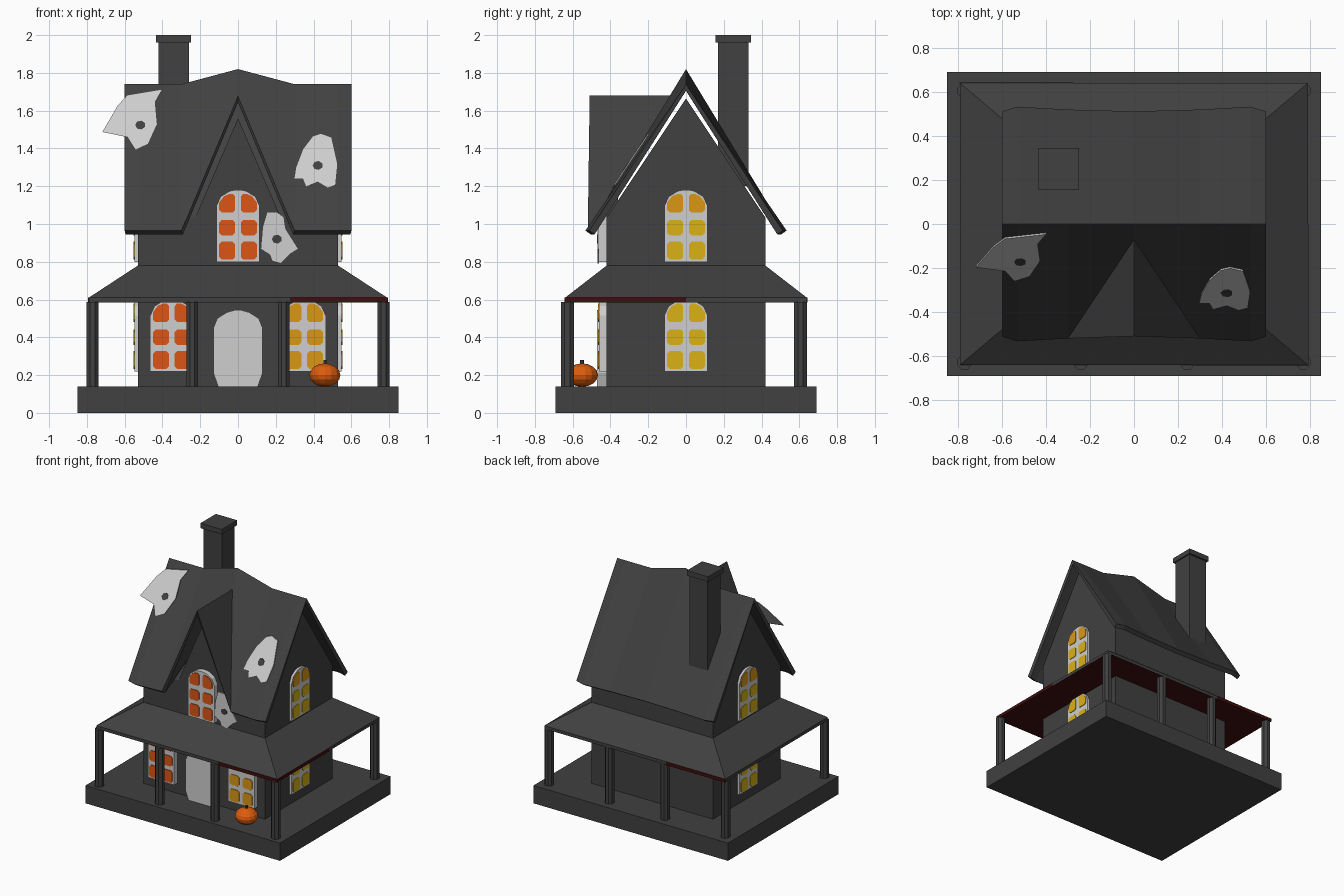
import bpy, bmesh, math
from mathutils import Vector

if "Cube" in bpy.data.objects:
    bpy.data.objects.remove(bpy.data.objects["Cube"])


def material(name, rgb):
    m = bpy.data.materials.new(name)
    m.diffuse_color = (*rgb, 1)
    m.use_nodes = True
    m.node_tree.nodes["Principled BSDF"].inputs["Base Color"].default_value = m.diffuse_color
    return m


DARK = material("dark grey", (0.052, 0.052, 0.052))
LIGHT = material("light grey", (0.62, 0.62, 0.62))
ORANGE = material("window orange", (0.72, 0.09, 0.008))
AMBER = material("window amber", (0.7, 0.31, 0.008))
YELLOW = material("window yellow", (0.7, 0.44, 0.008))
PUMPKIN = material("pumpkin orange", (0.74, 0.11, 0.004))
RED = material("dark red", (0.05, 0.004, 0.004))


def mesh(name, verts, faces, mats):
    bm = bmesh.new()
    vs = [bm.verts.new(v) for v in verts]
    for f in faces:
        bm.faces.new([vs[i] for i in f])
    bmesh.ops.recalc_face_normals(bm, faces=bm.faces)
    me = bpy.data.meshes.new(name)
    bm.to_mesh(me)
    bm.free()
    for m in mats:
        me.materials.append(m)
    ob = bpy.data.objects.new(name, me)
    bpy.context.collection.objects.link(ob)
    return ob


def prism(name, pts, place, d0, d1, mat):
    """Extrude a 2D outline from depth d0 to d1; place maps (u, v, d) to xyz."""
    n = len(pts)
    verts = [place(u, v, d) for d in (d0, d1) for u, v in pts]
    faces = [list(range(n)), list(range(n, 2 * n))]
    faces += [[i, (i + 1) % n, n + (i + 1) % n, n + i] for i in range(n)]
    return mesh(name, verts, faces, [mat])


def box(name, x0, x1, y0, y1, z0, z1, mat=DARK):
    return prism(name, [(x0, y0), (x1, y0), (x1, y1), (x0, y1)],
                 lambda u, v, d: (u, v, d), z0, z1, mat)


def mirrored(half):
    """Complete an outline given as its right half, bottom to top."""
    return half + [(-u, v) for u, v in reversed(half) if abs(u) > 1e-6]


def ngon(cx, cy, rx, ry, n):
    return [(cx + rx * math.cos(math.tau * (i + .5) / n),
             cy + ry * math.sin(math.tau * (i + .5) / n)) for i in range(n)]


# Base and house body with gable ends
box("porch_floor", -.85, .85, -.69, .69, 0, .14)
prism("house_body", mirrored([(.42, .14), (.42, 1.035), (0, 1.665)]),
      lambda u, v, d: (d, u, v), -.53, .53, DARK)
prism("dormer_wall", [(-.25, .98), (.25, .98), (0, 1.56)],
      lambda u, v, d: (u, d, v), -.42, -.36, DARK)

# Main roof sheet with raised middle, front side open into the dormer roof
xs = [-.6, -.53, -.3, 0, .3, .53, .6]
eave = [.512, .533, .52, .512, .52, .533, .512]
verts = [(x, 0, 1.82 if x == 0 else 1.74) for x in xs]
verts += [(x, e, .965) for x, e in zip(xs, eave)]
verts += [(x, -e, .965) for x, e in zip(xs, eave)]
verts += [(0, -.07, 1.68), (0, -.51, 1.68)]
faces = [[i, i + 1, i + 8, i + 7] for i in range(6)]
faces += [[i, i + 1, i + 15, i + 14] for i in (0, 1, 4, 5)]
faces += [[2, 3, 21, 16], [3, 4, 18, 21], [16, 21, 22], [21, 18, 22]]
verts[17] = (0, -.07, 1.68)  # unused front middle eave point
roof = mesh("roof", verts, faces, [DARK])
bm = bmesh.new()
bm.from_mesh(roof.data)
bmesh.ops.delete(bm, geom=[v for v in bm.verts if not v.link_faces], context='VERTS')
if sum(f.normal.z for f in bm.faces) < 0:
    bmesh.ops.reverse_faces(bm, faces=bm.faces)
bm.to_mesh(roof.data)
bm.free()
sol = roof.modifiers.new("thickness", 'SOLIDIFY')
sol.thickness = .035
sol.offset = -1

# Chimney
box("chimney", -.42, -.26, .17, .33, 1.2, 1.97)
box("chimney_cap", -.435, -.25, .155, .345, 1.96, 2.0)

# Porch roof: hipped skirt with a dark red underside
rings = [(.79, .64, .585), (.79, .64, .61), (.53, .42, .78)]
verts = [(sx * a, sy * b, z) for a, b, z in rings
         for sx, sy in ((-1, -1), (1, -1), (1, 1), (-1, 1))]
faces = [[0, 1, 2, 3], [8, 9, 10, 11]]
faces += [[r + i, r + (i + 1) % 4, r + 4 + (i + 1) % 4, r + 4 + i]
          for r in (0, 4) for i in range(4)]
porch = mesh("porch_roof", verts, faces, [DARK, RED])
for p in porch.data.polygons:
    p.material_index = 1 if p.normal.z < -.5 else 0
box("front_red_edge", .275, .793, -.643, -.638, .584, .61, RED)
box("right_red_edge", .788, .793, -.643, 0, .584, .61, RED)
box("back_red_edge", -.793, -.275, .638, .643, .584, .61, RED)

# Porch posts
for side, y in (("front", -.628), ("back", .606)):
    for x in (-.77, -.242, .242, .77):
        prism(side + "_post", ngon(x, y, .034, .037, 8),
              lambda u, v, d: (u, v, d), .13, .588, DARK)


# Arched windows: frame and six pane plates
def window(name, place, depth, colours):
    prism(name + "_frame",
          mirrored([(.115, 0), (.115, .295), (.092, .345), (.045, .374), (.018, .38)]),
          place, -.01, depth, LIGHT)
    for row, (lo, hi) in enumerate(((.012, .107), (.14, .222), (.26, .358))):
        for s in (-1, 1):
            a, b, c = .015, .1, .014
            top = [(b, hi - .045), (b - .025, hi - .012), (b - .05, hi), (a + .01, hi)] \
                if row == 2 else [(b, hi - c), (b - c, hi), (a + c, hi)]
            pts = [(a, lo + c), (a + c, lo), (b - c, lo), (b, lo + c)] + top + [(a, hi - c)]
            prism(name + "_pane", [(s * u, v) for u, v in pts], place,
                  depth - .002, depth + .005, colours[row])


def front(cx, z):
    return lambda u, v, d: (cx + u, -.42 - d, z + v)


def side(s, z):
    return lambda u, v, d: (s * (.53 + d), u, z + v)


window("dormer_window", front(0, .8), .04, [ORANGE] * 3)
window("front_left_window", front(-.35, .22), .04, [ORANGE] * 3)
window("front_right_window", front(.35, .22), .04, [AMBER] * 3)
for s in (-1, 1):
    window("side_upper_window", side(s, .8), .018, [YELLOW, YELLOW, AMBER])
    window("side_lower_window", side(s, .22), .018, [YELLOW] * 3)

# Door
prism("door", mirrored([(.105, 0), (.13, .07), (.13, .31), (.11, .36), (.06, .392), (.015, .405)]),
      front(0, .14), -.01, .05, LIGHT)


# Ghosts: thin ragged sheets with a dark mouth
def on_roof(u, v, d):
    return (u, -(1.74 - v) / 1.515 - .022 - d, v)


def on_wall(u, v, d):
    return (u, -.46 - d, v)


ghosts = [
    ([(-.718, 1.487), (-.638, 1.625), (-.586, 1.683), (-.4, 1.714), (-.438, 1.646),
      (-.427, 1.529), (-.475, 1.423), (-.543, 1.391), (-.586, 1.46)], (-.517, 1.524), on_roof),
    ([(.396, 1.466), (.438, 1.48), (.496, 1.46), (.528, 1.317), (.517, 1.206), (.475, 1.19),
      (.422, 1.222), (.359, 1.196), (.343, 1.238), (.296, 1.238), (.306, 1.3), (.343, 1.397)],
     (.422, 1.31), on_roof),
    ([(.153, 1.063), (.206, 1.063), (.243, 1.037), (.253, .974), (.32, .868), (.275, .84),
      (.227, .79), (.18, .804), (.169, .836), (.12, .868), (.13, .984)], (.206, .92), on_wall)]
for outline, (mx, mz), place in ghosts:
    prism("ghost", outline, place, 0, .008, LIGHT)
    prism("ghost_mouth", ngon(mx, mz, .027, .024, 7), place, .006, .011, DARK)

# Pumpkin with ribs and stem
bm = bmesh.new()
bmesh.ops.create_uvsphere(bm, u_segments=14, v_segments=8, radius=1)
for v in bm.verts:
    a = math.atan2(v.co.y, v.co.x)
    r = .084 + .004 * math.cos(7 * a)
    v.co = Vector((.46 + v.co.x * r, -.55 + v.co.y * r, .2 + v.co.z * .062))
me = bpy.data.meshes.new("pumpkin")
bm.to_mesh(me)
bm.free()
me.materials.append(PUMPKIN)
bpy.context.collection.objects.link(bpy.data.objects.new("pumpkin", me))
prism("pumpkin_stem", ngon(.46, -.55, .01, .01, 6), lambda u, v, d: (u, v, d), .25, .28, DARK)
